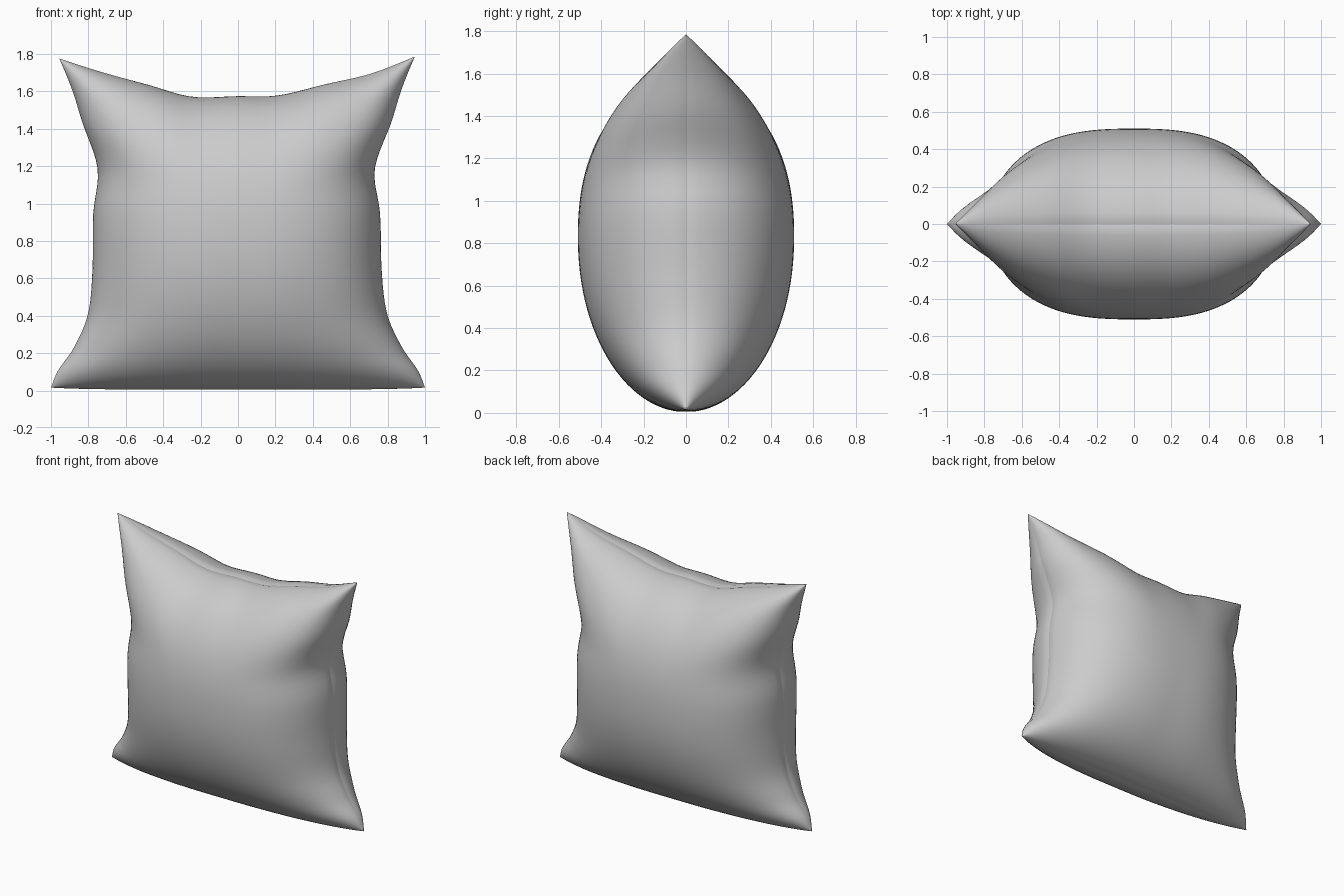
import bpy, bmesh, math

if "Cube" in bpy.data.objects:
    bpy.data.objects.remove(bpy.data.objects["Cube"])

N = 56          # grid divisions per side
DEPTH = 0.51    # half thickness at the middle


def curve(pts, t):
    """Smooth interpolation through (position, value) points."""
    n = len(pts)

    def slope(i):
        a, b = pts[max(i - 1, 0)], pts[min(i + 1, n - 1)]
        return (b[1] - a[1]) / (b[0] - a[0])

    i = 0
    while i < n - 2 and t > pts[i + 1][0]:
        i += 1
    (x0, y0), (x1, y1) = pts[i], pts[i + 1]
    h = x1 - x0
    s = min(max((t - x0) / h, 0), 1)
    return ((2*s**3 - 3*s*s + 1) * y0 + (s**3 - 2*s*s + s) * h * slope(i)
            + (3*s*s - 2*s**3) * y1 + (s**3 - s*s) * h * slope(i + 1))


# Outline: half widths up each side (0 = bottom, 1 = top) and height of top edge
LEFT = [(0, 1.0), (0.05, 0.965), (0.12, 0.88), (0.22, 0.805), (0.35, 0.78), (0.53, 0.775),
        (0.64, 0.75), (0.70, 0.765), (0.80, 0.83), (0.9, 0.885), (1, 0.955)]
RIGHT = [(0, 1.0), (0.05, 0.965), (0.12, 0.88), (0.22, 0.80), (0.35, 0.77), (0.53, 0.76),
         (0.64, 0.73), (0.70, 0.75), (0.80, 0.82), (0.9, 0.875), (1, 0.945)]
TOP = [(-1, 1.775), (-0.75, 1.70), (-0.5, 1.635), (-0.26, 1.572), (0, 1.575),
       (0.22, 1.578), (0.5, 1.64), (0.75, 1.695), (1, 1.785)]


def point(i, j, side):
    u = math.sin(math.pi / 2 * (2 * i / N - 1))
    v = math.sin(math.pi / 2 * (2 * j / N - 1))
    y = DEPTH * math.sqrt(max(0, 1 - abs(u)**2.7) * max(0, 1 - abs(v)**2.15))
    seam = i in (0, N) or j in (0, N)
    if seam:
        y = 0
    # Seam line sits in a shallow groove, fading at the corners
    gu = 1 - 0.010 * (1 - v * v) if i in (0, N) else 1
    gv = 0.008 * (1 - u * u) if j in (0, N) else 0
    t = (v + 1) / 2
    half = curve(LEFT if u < 0 else RIGHT, t)
    t += 0.03 * (1 - v * v) * (1 - u * u)
    low = 0.004 + 0.012 * abs(u)**6
    z = low + (curve(TOP, u) - low) * t
    z -= gv * (1 if j == N else -0.5)
    return (u * half * gu, side * y, z)


# Cushion: two puffed panels welded along the seam
bm = bmesh.new()
for side in (-1, 1):
    g = [[bm.verts.new(point(i, j, side)) for j in range(N + 1)] for i in range(N + 1)]
    for i in range(N):
        for j in range(N):
            f = [g[i][j], g[i + 1][j], g[i + 1][j + 1], g[i][j + 1]]
            bm.faces.new(f if side < 0 else f[::-1])
bmesh.ops.remove_doubles(bm, verts=[v for v in bm.verts if v.is_boundary], dist=1e-6)
for f in bm.faces:
    f.smooth = True
for e in bm.edges:
    # crisp stitched seam
    if all(abs(v.co.y) < 1e-7 for v in e.verts):
        e.smooth = False
mesh = bpy.data.meshes.new("pillow")
bm.to_mesh(mesh)
bm.free()
pillow = bpy.data.objects.new("pillow", mesh)
bpy.context.collection.objects.link(pillow)
